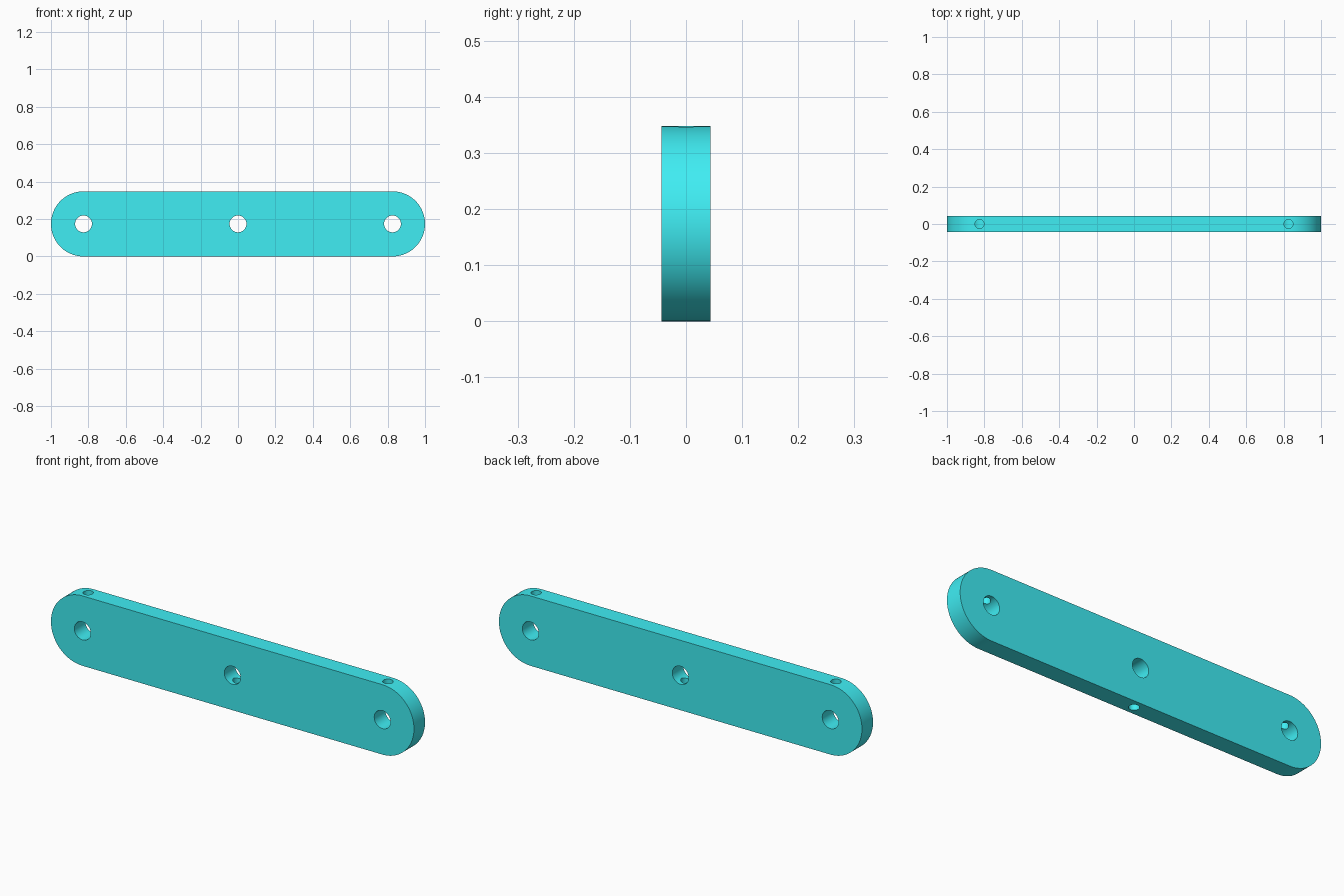
import bpy, bmesh, math

if "Cube" in bpy.data.objects:
    bpy.data.objects.remove(bpy.data.objects["Cube"])

LENGTH, HEIGHT, THICK = 2.0, 0.348, 0.087
R = HEIGHT / 2
END = LENGTH / 2 - R          # centre of each rounded end
PIN_R, SCREW_R = 0.045, 0.024
SEG = 64

# Plate: stadium profile extruded through its thickness
bm = bmesh.new()
profile = []
for cx, start in ((END, -math.pi / 2), (-END, math.pi / 2)):
    for i in range(SEG + 1):
        a = start + math.pi * i / SEG
        profile.append((cx + R * math.cos(a), -THICK / 2, R + R * math.sin(a)))
face = bm.faces.new([bm.verts.new(p) for p in profile])
ext = bmesh.ops.extrude_face_region(bm, geom=[face])
new_verts = [g for g in ext["geom"] if isinstance(g, bmesh.types.BMVert)]
bmesh.ops.translate(bm, verts=new_verts, vec=(0, THICK, 0))
bmesh.ops.recalc_face_normals(bm, faces=bm.faces)
mesh = bpy.data.meshes.new("link_plate")
bm.to_mesh(mesh)
bm.free()
plate = bpy.data.objects.new("link_plate", mesh)
bpy.context.collection.objects.link(plate)

mat = bpy.data.materials.new("teal")
mat.diffuse_color = (0.05, 0.85, 0.9, 1)
mat.use_nodes = True
mat.node_tree.nodes["Principled BSDF"].inputs["Base Color"].default_value = mat.diffuse_color
mesh.materials.append(mat)


def drill(radius, depth, location, rotation=(0, 0, 0), sides=64):
    """Cut a cylindrical hole into the plate."""
    bpy.ops.mesh.primitive_cylinder_add(vertices=sides, radius=radius, depth=depth,
                                        location=location, rotation=rotation)
    cutter = bpy.context.object
    cutter.name = "hole_cutter"
    cutter.hide_render = True
    cutter.data.materials.append(mat)
    mod = plate.modifiers.new("hole", "BOOLEAN")
    mod.operation, mod.solver, mod.object = "DIFFERENCE", "EXACT", cutter
    bpy.ops.object.select_all(action="DESELECT")
    plate.select_set(True)
    bpy.context.view_layer.objects.active = plate
    bpy.ops.object.modifier_apply(modifier=mod.name)
    bpy.data.objects.remove(cutter, do_unlink=True)


# Pin holes through the faces
for x in (-END, 0, END):
    drill(PIN_R, THICK * 2, (x, 0, R), (math.pi / 2, 0, 0))

# Set-screw holes from the edges into the pin holes: ends from above, middle from below
depth = R + 0.05
for x, side in ((-END, 1), (END, 1), (0, -1)):
    drill(SCREW_R, depth, (x, 0, R + side * depth / 2), sides=32)

bpy.ops.object.shade_smooth_by_angle(angle=math.radians(30))
